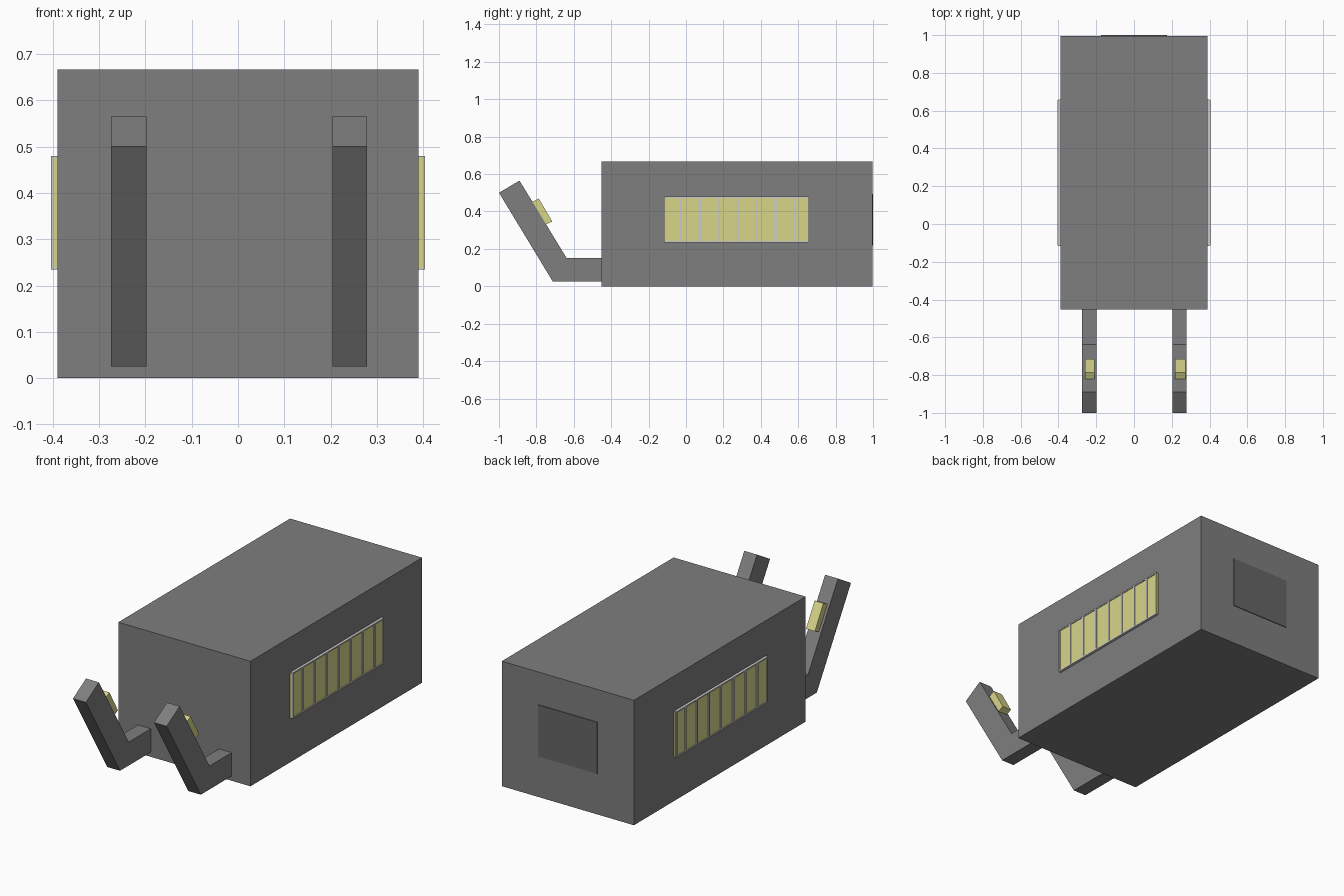
import bpy, bmesh

if "Cube" in bpy.data.objects:
    bpy.data.objects.remove(bpy.data.objects["Cube"])

def material(name, rgb):
    m = bpy.data.materials.new(name)
    m.diffuse_color = (*rgb, 1)
    m.use_nodes = True
    m.node_tree.nodes["Principled BSDF"].inputs["Base Color"].default_value = m.diffuse_color
    return m

DARK = material("body_grey", (0.21, 0.21, 0.21))
DARKER = material("plate_grey", (0.133, 0.133, 0.133))
YELLOW = material("lamp_yellow", (0.69, 0.67, 0.25))
LIGHT = material("frame_grey", (0.6, 0.6, 0.6))

def prism(name, profile, spans, mat):
    """Extrude a (y, z) profile along x over each (x0, x1) span."""
    bm = bmesh.new()
    for x0, x1 in spans:
        face = bm.faces.new([bm.verts.new((x0, y, z)) for y, z in profile])
        ext = bmesh.ops.extrude_face_region(bm, geom=[face])
        for v in ext["geom"]:
            if isinstance(v, bmesh.types.BMVert):
                v.co.x = x1
    bmesh.ops.recalc_face_normals(bm, faces=bm.faces[:])
    mesh = bpy.data.meshes.new(name)
    bm.to_mesh(mesh)
    bm.free()
    ob = bpy.data.objects.new(name, mesh)
    bpy.context.collection.objects.link(ob)
    mesh.materials.append(mat)
    return ob

def rect(y0, y1, z0, z1):
    return [(y0, z0), (y1, z0), (y1, z1), (y0, z1)]

# Main body and thin plate on the back
prism("body", rect(-0.452, 0.996, 0, 0.667), [(-0.39, 0.39)], DARK)
prism("back_plate", rect(0.99, 1.0, 0.218, 0.493), [(-0.175, 0.175)], DARKER)

# Two bent arms, each with a lamp on the inner slope
arm = [(-0.45, 0.025), (-0.712, 0.025), (-1.0, 0.5),
       (-0.89, 0.565), (-0.638, 0.15), (-0.45, 0.15)]
prism("arms", arm, [(-0.274, -0.198), (0.204, 0.279)], DARK)
lamp = [(-0.821, 0.452), (-0.787, 0.469), (-0.715, 0.346), (-0.75, 0.331)]
prism("arm_lamps", lamp, [(-0.26, -0.208), (0.218, 0.272)], YELLOW)

# Lit side windows with rails and dividing bars, on both sides
Y0, Y1, Z0, Z1 = -0.115, 0.656, 0.235, 0.48
pane = [(-0.4, -0.385), (0.385, 0.4)]
frame = [(-0.404, -0.385), (0.385, 0.404)]
prism("window_panes", rect(Y0 - 0.002, Y1 + 0.002, Z0 + 0.004, Z1 - 0.004), pane, YELLOW)
for name, z in (("lower_rail", Z0), ("upper_rail", Z1 - 0.007)):
    prism("window_" + name, rect(Y0, Y1, z, z + 0.007), frame, LIGHT)
bars = [-0.111, -0.027, 0.074, 0.176, 0.278, 0.379, 0.48, 0.578, 0.652]
for i, y in enumerate(bars):
    w = 0.004 if i in (0, len(bars) - 1) else 0.006
    prism(f"window_bar_{i + 1}", rect(y - w, y + w, Z0 + 0.007, Z1 - 0.007), frame, LIGHT)
